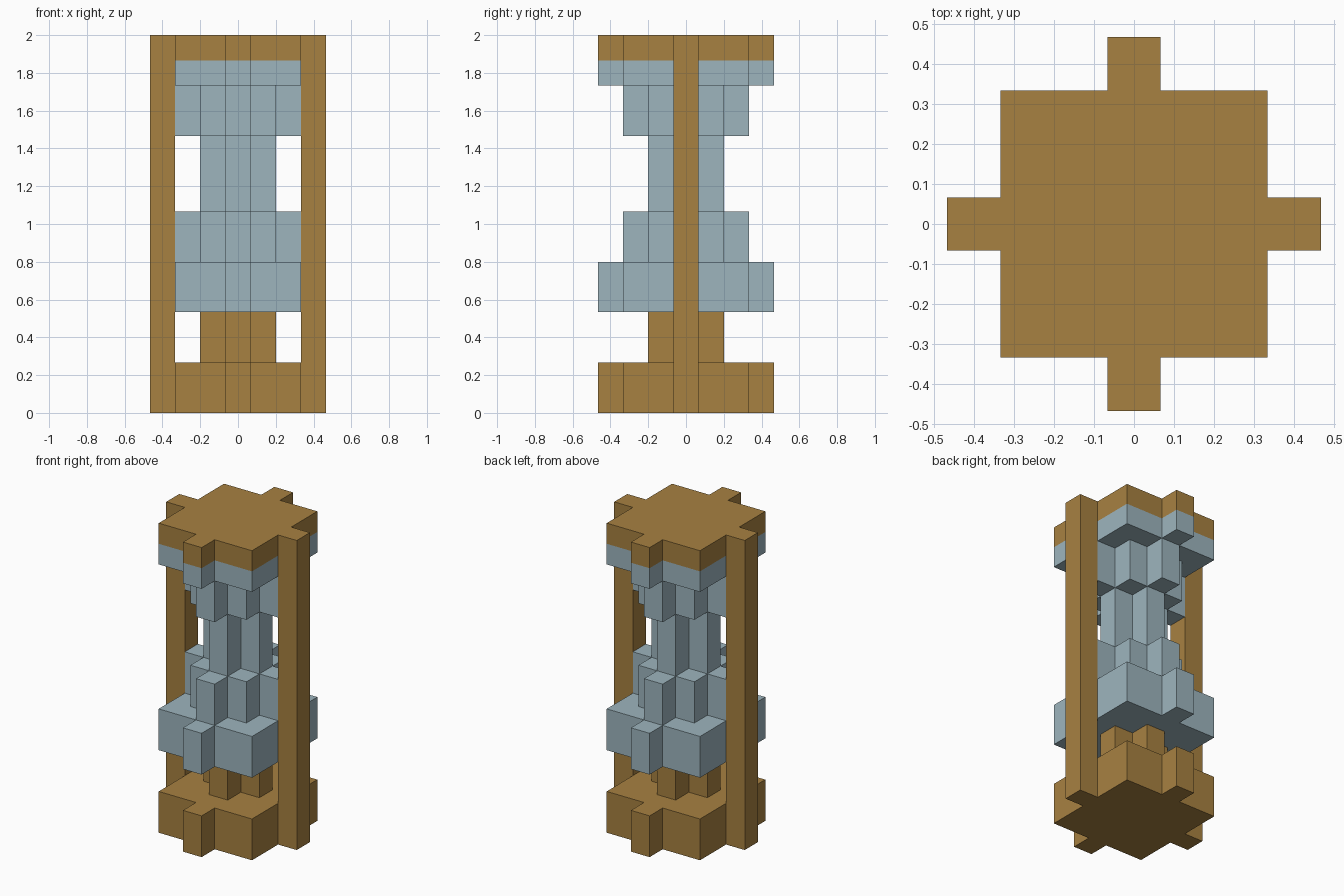
import bpy
import bmesh

U = 2 / 15  # one block

cube = bpy.data.objects.get("Cube")
if cube:
    bpy.data.objects.remove(cube, do_unlink=True)


def make_material(name, rgb):
    mat = bpy.data.materials.new(name)
    mat.use_nodes = True
    mat.diffuse_color = (*rgb, 1)
    mat.node_tree.nodes["Principled BSDF"].inputs["Base Color"].default_value = (*rgb, 1)
    return mat


wood = make_material("warm wood", (0.386, 0.219, 0.053))
glass = make_material("pale blue glass", (0.337, 0.462, 0.515))


def cross_outline(core, reach_x, reach_y, half=0.5):
    """Square of half-width core with thin arms, counter-clockwise."""
    quarter = [(reach_x, half), (core, half), (core, core), (half, core), (half, reach_y)]
    points = []
    for sx, sy in ((1, 1), (-1, 1), (-1, -1), (1, -1)):
        for x, y in quarter if sx == sy else reversed(quarter):
            p = (x * sx, y * sy)
            if not points or p != points[-1]:
                points.append(p)
    return points


def add_tier(bm, outline, low, high, bottom=True, top=True):
    """Upright prism; ends buried against a neighbour can be left open."""
    lower, upper = ([bm.verts.new((x * U, y * U, z * U)) for x, y in outline]
                    for z in (low, high))
    n = len(outline)
    for i in range(n):
        j = (i + 1) % n
        bm.faces.new((lower[i], lower[j], upper[j], upper[i]))
    if bottom:
        bm.faces.new(lower[::-1])
    if top:
        bm.faces.new(upper)


def make_part(name, mat, tiers):
    bm = bmesh.new()
    for tier in tiers:
        add_tier(bm, *tier)
    mesh = bpy.data.meshes.new(name)
    bm.to_mesh(mesh)
    bm.free()
    mesh.materials.append(mat)
    obj = bpy.data.objects.new(name, mesh)
    bpy.context.collection.objects.link(obj)


# Cross sections; the wide one leaves its side arms to the posts
wide = cross_outline(2.5, 2.5, 3.5)
medium = cross_outline(1.5, 2.5, 2.5)
narrow = cross_outline(0.5, 1.5, 1.5)

# Wooden base, stem and cap
make_part("base", wood, [(wide, 0, 2)])
make_part("stem", wood, [(narrow, 2, 4, False, False)])
make_part("cap", wood, [(wide, 14, 15, False, True)])

# Stepped glass body
make_part("lower_bulb", glass, [(wide, 4, 6), (medium, 6, 8, False, True)])
make_part("neck", glass, [(narrow, 8, 11, False, False)])
make_part("upper_bulb", glass, [(medium, 11, 13, True, False), (wide, 13, 14, True, False)])

# Full-height side posts
for name, side in (("left_post", 1), ("right_post", -1)):
    x0, x1 = sorted((2.5 * side, 3.5 * side))
    make_part(name, wood, [([(x0, -0.5), (x1, -0.5), (x1, 0.5), (x0, 0.5)], 0, 15)])
